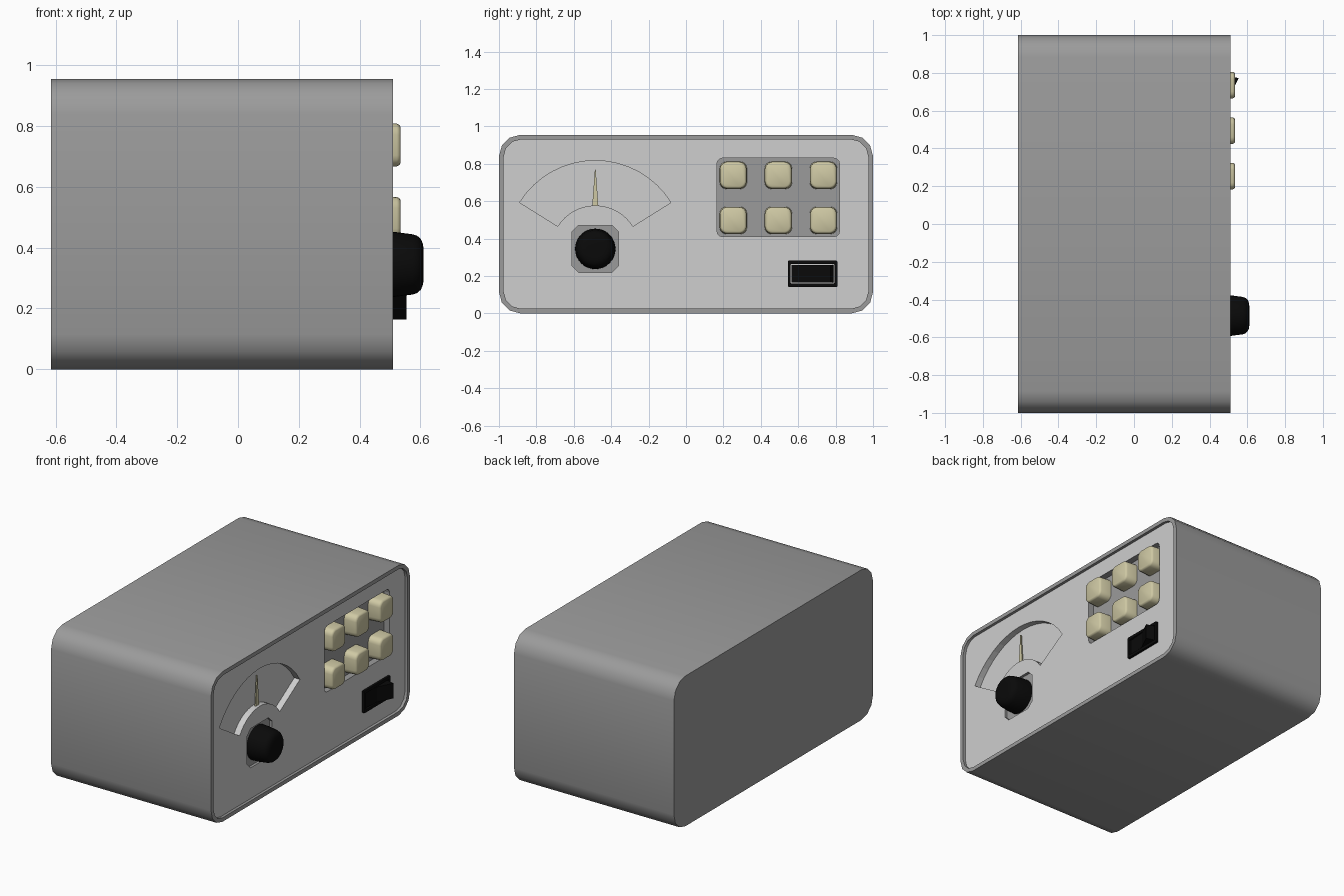
import bpy, bmesh, math

if "Cube" in bpy.data.objects:
    bpy.data.objects.remove(bpy.data.objects["Cube"])

def mat(name, rgb):
    m = bpy.data.materials.new(name)
    m.diffuse_color = (*rgb, 1)
    m.use_nodes = True
    m.node_tree.nodes["Principled BSDF"].inputs["Base Color"].default_value = m.diffuse_color
    return m

GREY = mat("case grey", (0.33, 0.33, 0.33))
LIGHT = mat("panel light grey", (0.62, 0.62, 0.62))
CREAM = mat("button cream", (0.62, 0.58, 0.37))
BLACK = mat("black plastic", (0.003, 0.003, 0.003))

def finish(name, bm, *mats, smooth=35):
    bmesh.ops.recalc_face_normals(bm, faces=bm.faces)
    me = bpy.data.meshes.new(name)
    bm.to_mesh(me)
    bm.free()
    ob = bpy.data.objects.new(name, me)
    bpy.context.collection.objects.link(ob)
    for m in mats:
        me.materials.append(m)
    bpy.ops.object.select_all(action='DESELECT')
    bpy.context.view_layer.objects.active = ob
    ob.select_set(True)
    if smooth:
        bpy.ops.object.shade_smooth_by_angle(angle=math.radians(smooth))
    return ob

def round_rect(cy, cz, w, h, r, seg):
    """Rounded rectangle outline in the y-z plane."""
    pts = []
    for k, (sy, sz) in enumerate([(1, 1), (-1, 1), (-1, -1), (1, -1)]):
        for i in range(seg + 1):
            a = math.pi / 2 * (k + i / seg)
            pts.append((cy + sy * (w / 2 - r) + r * math.cos(a),
                        cz + sz * (h / 2 - r) + r * math.sin(a)))
    return pts

def loft(sections, caps=(True, True), closed=False):
    """Skin a list of (x, outline) sections along x."""
    bm = bmesh.new()
    rings = [[bm.verts.new((x, y, z)) for y, z in pts] for x, pts in sections]
    n = len(rings[0])
    for a, b in zip(rings, rings[1:]):
        for i in range(n):
            j = (i + 1) % n
            bm.faces.new((a[i], a[j], b[j], b[i]))
    if caps[0]:
        bm.faces.new(rings[0])
    if caps[1]:
        bm.faces.new(rings[-1])
    return bm

# case: rounded tube, closed back, rim and cavity at the front
MID = 0.4775
outer = round_rect(0, MID, 2.0, 0.955, 0.115, 3)
inner = round_rect(0, MID, 1.95, 0.905, 0.092, 3)
finish("case", loft([(-0.615, outer), (0.51, outer), (0.51, inner), (0.41, inner)]), GREY)

# front panel with recesses for the dial, the keypad and the knob
PX, FLOOR = 0.492, 0.452
GY, GZ = -0.485, 0.34
panel = finish("front_panel", loft([(0.415, inner), (PX, inner)]), LIGHT, GREY, smooth=0)
a0, a1, N = math.radians(32), math.radians(148), 16
angs = [a0 + (a1 - a0) * i / N for i in range(N + 1)]
sector = [(GY + 0.477 * math.cos(a), GZ + 0.477 * math.sin(a)) for a in angs]
sector += [(GY + 0.237 * math.cos(a), GZ + 0.237 * math.sin(a)) for a in reversed(angs)]
keypad = round_rect(0.493, 0.62, 0.655, 0.42, 0.03, 3)
socket = round_rect(GY, 0.345, 0.25, 0.25, 0.035, 1)
for name, pts, depth in [("dial", sector, FLOOR), ("keypad", keypad, FLOOR),
                         ("socket", socket, 0.475)]:
    cutter = finish(name + "_cutter", loft([(depth, pts), (0.56, pts)]), smooth=0)
    cutter.hide_render = True
    bpy.context.view_layer.objects.active = panel
    mod = panel.modifiers.new(name, 'BOOLEAN')
    mod.operation, mod.solver, mod.object = 'DIFFERENCE', 'EXACT', cutter
    bpy.ops.object.modifier_apply(modifier=name)
    bpy.data.objects.remove(cutter)
# keypad and knob recesses show the grey of the case
for f in panel.data.polygons:
    x, y, z = f.center
    in_keypad = abs(y - 0.493) < 0.34 and abs(z - 0.62) < 0.22
    in_socket = abs(y - GY) < 0.13 and abs(z - 0.345) < 0.13
    f.material_index = int(0.43 < x < PX - 0.002 and (in_keypad or in_socket))

# six push buttons
for row, z in enumerate((0.738, 0.497)):
    for col in range(3):
        y = 0.253 + 0.241 * col
        secs = [(x, round_rect(y, z, s, s, r, 4)) for x, s, r in
                [(FLOOR, 0.146, 0.036), (0.523, 0.140, 0.036),
                 (0.531, 0.132, 0.033), (0.535, 0.118, 0.028)]]
        finish(f"button_{row + 1}_{col + 1}", loft(secs, (False, True)), CREAM, smooth=45)

# dial needle
needle = [(GY - 0.016, 0.578), (GY + 0.016, 0.578), (GY + 0.002, 0.77), (GY - 0.002, 0.77)]
finish("needle", loft([(0.468, needle), (0.476, needle)]), CREAM, smooth=0)

# rotary knob
def circle(r, n=32):
    return [(GY + r * math.cos(2 * math.pi * i / n), 0.345 + r * math.sin(2 * math.pi * i / n))
            for i in range(n)]
knob = [(0.475, 0.108), (0.515, 0.107), (0.575, 0.099), (0.59, 0.094),
        (0.602, 0.083), (0.609, 0.066), (0.611, 0.045)]
finish("knob", loft([(x, circle(r)) for x, r in knob], (False, True)), BLACK, smooth=50)

# rocker switch: frame and tilted rocker
fo = round_rect(0.677, 0.212, 0.265, 0.14, 0.004, 1)
fi = round_rect(0.677, 0.212, 0.235, 0.105, 0.004, 1)
finish("switch_frame", loft([(0.48, fo), (0.507, fo), (0.507, fi), (0.485, fi)]), BLACK, smooth=0)
bm = bmesh.new()
profile = [(0.487, 0.564), (0.498, 0.564), (0.505, 0.675), (0.554, 0.772), (0.487, 0.79)]
lo, hi = ([bm.verts.new((x, y, z)) for x, y in profile] for z in (0.164, 0.26))
bm.faces.new(lo)
bm.faces.new(hi)
for i in range(len(profile)):
    j = (i + 1) % len(profile)
    bm.faces.new((lo[i], lo[j], hi[j], hi[i]))
finish("switch_rocker", bm, BLACK, smooth=0)
